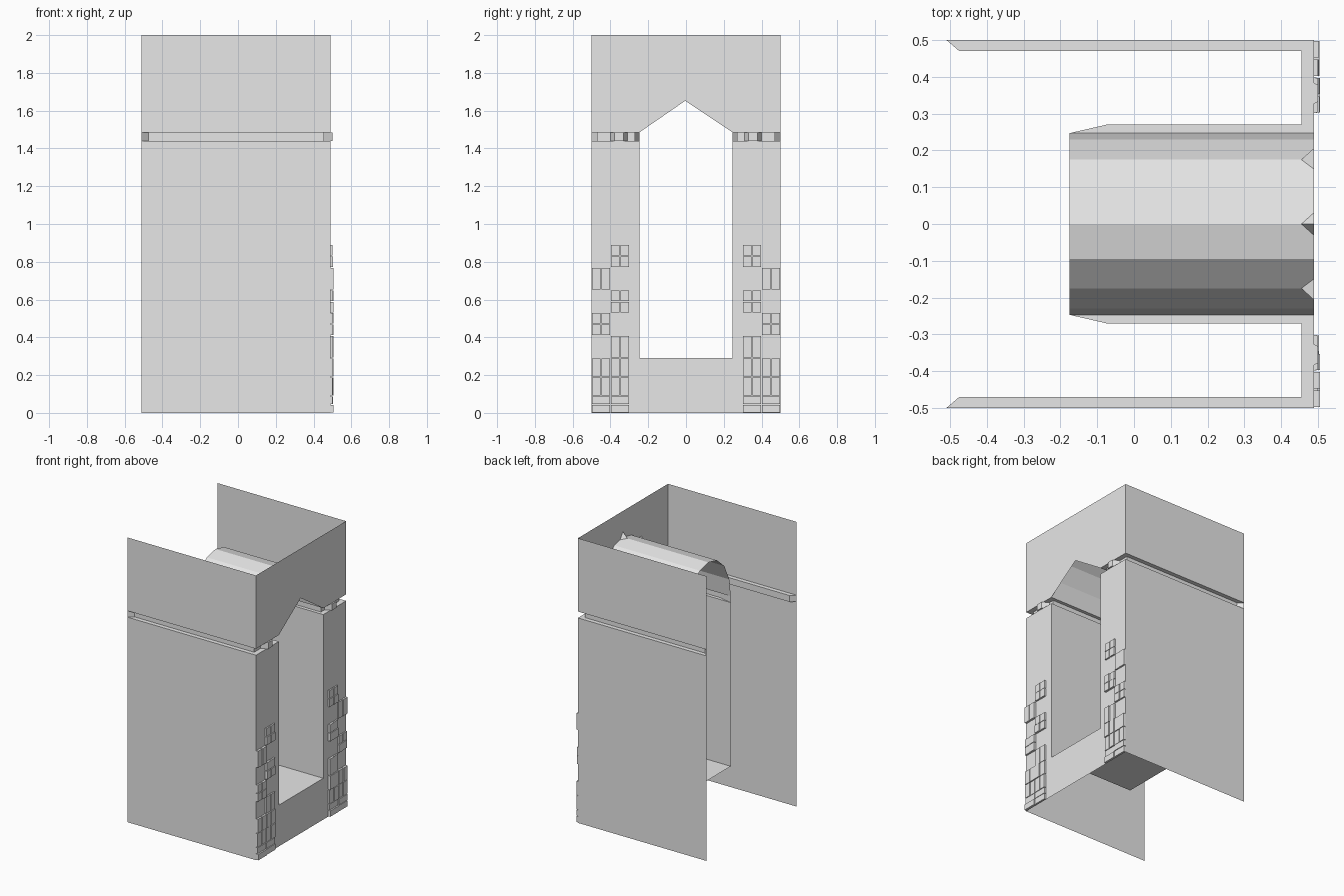
import bpy, bmesh, random
from mathutils import Vector

random.seed(4)
if "Cube" in bpy.data.objects:
    bpy.data.objects.remove(bpy.data.objects["Cube"], do_unlink=True)

stone = bpy.data.materials.new("pale_grey_stone")
stone.use_nodes = True
GREY = (0.8, 0.8, 0.8, 1)
stone.diffuse_color = GREY
stone.node_tree.nodes["Principled BSDF"].inputs["Base Color"].default_value = GREY

FRONT, BACK, RECESS = 0.49, -0.175, 0.455
HALF, GAP = 0.5, 0.247
LOW, HIGH, SILL, TOP = 1.44, 1.485, 0.29, 2.0


def add_face(bm, points):
    # Skip repeated points so pinched corners become triangles
    pts = [Vector(p) for i, p in enumerate(points)
           if (Vector(p) - Vector(points[i - 1])).length > 1e-5]
    if len(pts) > 2:
        return bm.faces.new([bm.verts.new(p) for p in pts])


def finish(bm, name):
    bmesh.ops.remove_doubles(bm, verts=bm.verts, dist=1e-4)
    bmesh.ops.recalc_face_normals(bm, faces=bm.faces)
    mesh = bpy.data.meshes.new(name)
    bm.to_mesh(mesh)
    bm.free()
    mesh.materials.append(stone)
    obj = bpy.data.objects.new(name, mesh)
    bpy.context.collection.objects.link(obj)
    return obj


def loft(bm, ring_a, ring_b):
    for i in range(len(ring_a) - 1):
        add_face(bm, [ring_a[i], ring_a[i + 1], ring_b[i + 1], ring_b[i]])


def block(bm, x0, x1, y0, y1, z0, z1, taper):
    # Block on the facade whose outer face is narrowed by taper
    a = [(x0, y0, z0), (x0, y1, z0), (x0, y1, z1), (x0, y0, z1)]
    b = [(x1, y0 + taper, z0), (x1, y1 - taper, z0),
         (x1, y1 - taper, z1), (x1, y0 + taper, z1)]
    loft(bm, a + a[:1], b + b[:1])
    add_face(bm, b)


# Side walls, facade piers and passage walls, with a groove running round them
end, inner_end = (-0.51, HALF), (BACK, GAP)
outer = [end, end, (FRONT, HALF), (FRONT, GAP), inner_end, inner_end]
inner = [end, (-0.475, 0.47), (RECESS, 0.47), (RECESS, 0.27),
         (-0.075, 0.27), inner_end]
for side, word in ((1, "back"), (-1, "front")):
    def ring(path, z):
        return [(x, side * y, z) for x, y in path]
    bm = bmesh.new()
    levels = [ring(outer, SILL), ring(outer, LOW), ring(inner, LOW),
              ring(inner, HIGH), ring(outer, HIGH)]
    for lower, upper in zip(levels, levels[1:]):
        loft(bm, lower, upper)
    wall = outer[1:3]
    loft(bm, ring(wall, 0), ring(wall, SILL))
    loft(bm, ring(wall, HIGH), ring(wall, TOP))
    finish(bm, word + "_wall")

# Facade base with a sunk panel
bm = bmesh.new()
ys, zs = [-HALF, -0.2, 0.2, HALF], [0, 0.09, 0.247, SILL]
for j in range(3):
    for k in range(3):
        face = add_face(bm, [(FRONT, ys[j], zs[k]), (FRONT, ys[j + 1], zs[k]),
                             (FRONT, ys[j + 1], zs[k + 1]), (FRONT, ys[j], zs[k + 1])])
        if j == k == 1:
            bmesh.ops.inset_individual(bm, faces=[face], thickness=0.005, depth=-0.01)
finish(bm, "facade_base")

# Passage floor
bm = bmesh.new()
add_face(bm, [(BACK, -GAP, SILL), (FRONT, -GAP, SILL),
              (FRONT, GAP, SILL), (BACK, GAP, SILL)])
finish(bm, "passage_floor")

# Arched vault, notched at the facade edge, and the facade around it
half_arch = [(GAP, HIGH), (0.23, 1.61), (0.175, 1.725), (0.095, 1.795)]
arch = half_arch + [(0, 1.817)] + [(-y, z) for y, z in reversed(half_arch)]
notch_tips = {2: (0.207, 1.745), 4: (0, 1.855), 6: (-0.207, 1.745)}


def edge_point(i, j, amount):
    y, z = Vector(arch[i]).lerp(Vector(arch[j]), amount)
    return (FRONT, y, z)


vault, facade = bmesh.new(), bmesh.new()
outline = []
for i, (y, z) in enumerate(arch):
    if i in notch_tips:
        a, b = edge_point(i, i - 1, 0.33), edge_point(i, i + 1, 0.33)
        tip, apex = (FRONT, *notch_tips[i]), (RECESS, y, z)
        add_face(vault, [a, tip, apex])
        add_face(vault, [b, tip, apex])
        outline += [a, tip, b]
    else:
        outline.append((FRONT, y, z))
for i in range(len(arch) - 1):
    near = [(RECESS, *arch[i]), edge_point(i, i + 1, 0.33)] \
        if i in notch_tips else [(FRONT, *arch[i])]
    far = [edge_point(i + 1, i, 0.33), (RECESS, *arch[i + 1])] \
        if i + 1 in notch_tips else [(FRONT, *arch[i + 1])]
    add_face(vault, [(BACK, *arch[i])] + near + far + [(BACK, *arch[i + 1])])
finish(vault, "passage_vault")
add_face(facade, outline + [(FRONT, -HALF, HIGH), (FRONT, -HALF, TOP),
                            (FRONT, HALF, TOP), (FRONT, HALF, HIGH)])
bmesh.ops.triangulate(facade, faces=facade.faces)
finish(facade, "upper_facade")

# Corner stones: start of column, split in two or not, heights of the joints
cells = [(0.3, True, (0.77, 0.83, 0.89)), (0.4, True, (0.65, 0.77)),
         (0.3, True, (0.53, 0.59, 0.65)), (0.4, True, (0.41, 0.47, 0.53)),
         (0.3, True, (0.09, 0.19, 0.29, 0.41)), (0.4, True, (0.09, 0.19, 0.29)),
         (0.3, False, (0, 0.045, 0.09)), (0.4, False, (0, 0.045, 0.09))]
joint = 0.002
for side, word in ((1, "back"), (-1, "front")):
    bm = bmesh.new()
    for start, split, heights in cells:
        cuts = [start, start + 0.05, start + 0.1] if split else [start, start + 0.1]
        for y0, y1 in zip(cuts, cuts[1:]):
            for z0, z1 in zip(heights, heights[1:]):
                low, high = sorted((side * y0, side * y1))
                block(bm, FRONT, FRONT + random.uniform(0.009, 0.016),
                      low + joint, high - joint, z0 + joint, z1 - joint, 0.001)
                # Top and bottom of the stone
                bmesh.ops.holes_fill(bm, edges=bm.edges, sides=4)
    finish(bm, word + "_corner_stones")

    # Small bracket set in the groove
    bm = bmesh.new()
    low, high = sorted((side * 0.31, side * 0.4))
    block(bm, RECESS, 0.5, low, high, LOW, HIGH, 0.022)
    finish(bm, word + "_groove_bracket")
